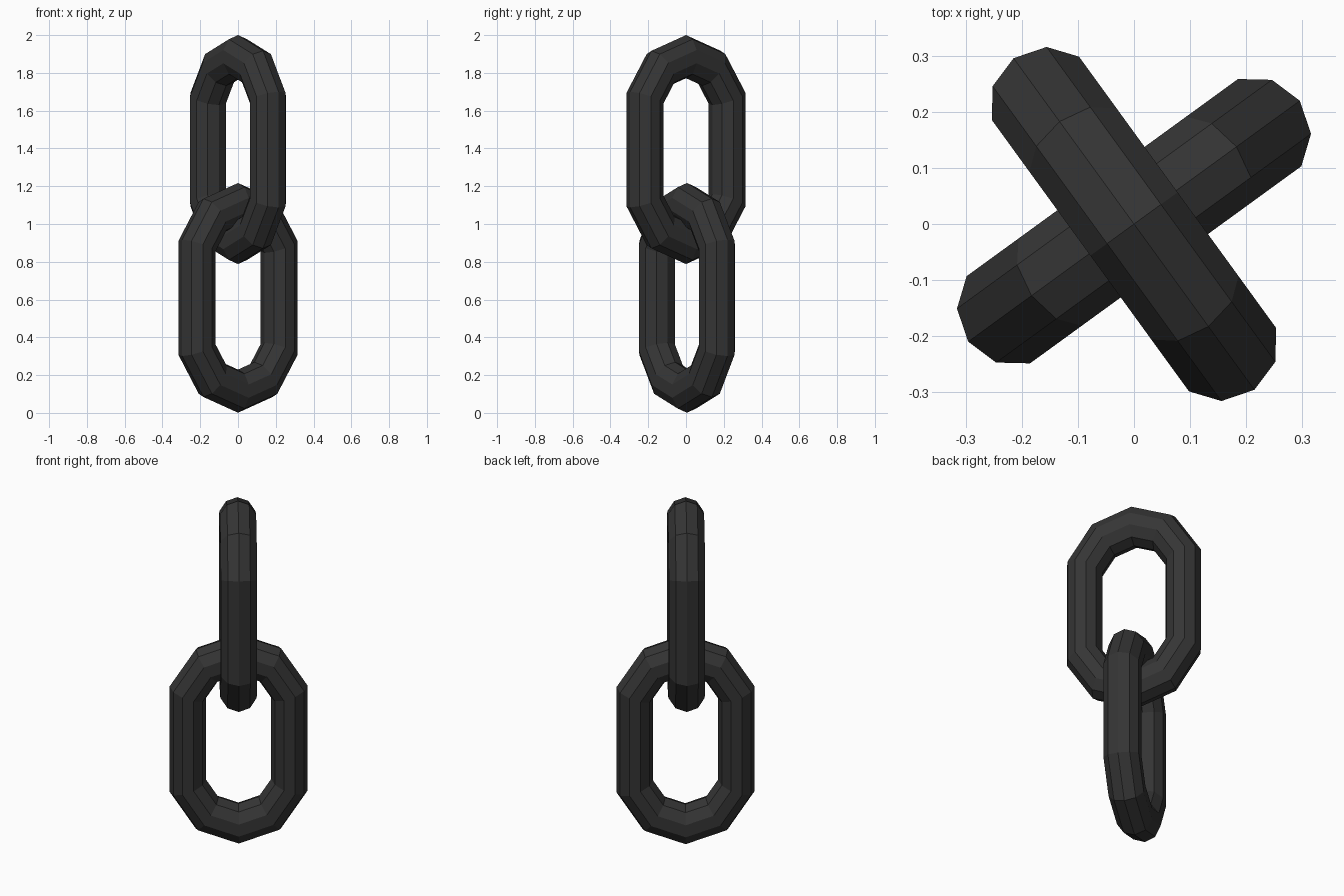
import bpy
from math import radians, sin, cos

if "Cube" in bpy.data.objects:
    bpy.data.objects.remove(bpy.data.objects["Cube"])


def chain_link(name, angle, centre, half_height):
    """Ten-sided ring stood upright, stretched into an oblong chain link."""
    bpy.ops.mesh.primitive_torus_add(major_segments=10, minor_segments=10,
                                     major_radius=0.283, minor_radius=0.101)
    link = bpy.context.object
    link.name = name
    scale = 1.13
    straight = half_height - 0.384 * scale   # shift of each rounded end
    a = radians(angle)
    for v in link.data.vertices:
        up, wide, thick = v.co
        end = straight if up > 0 else -straight
        v.co = (wide * cos(a) + thick * sin(a),
                wide * sin(a) - thick * cos(a),
                up * scale + end)
    # keep the faces pointing outward after the axis swap
    bpy.ops.object.mode_set(mode='EDIT')
    bpy.ops.mesh.select_all(action='SELECT')
    bpy.ops.mesh.normals_make_consistent(inside=False)
    bpy.ops.object.mode_set(mode='OBJECT')
    bpy.ops.object.shade_flat()
    link.location = centre
    link.data.materials.append(iron)
    return link


iron = bpy.data.materials.new("dark_iron")
iron.diffuse_color = (0.035, 0.035, 0.035, 1)
iron.use_nodes = True
iron.node_tree.nodes["Principled BSDF"].inputs["Base Color"].default_value = iron.diffuse_color

# two interlocked links, a quarter turn apart
chain_link("lower_link", 36, (0, 0.005, 0.609), 0.608)
chain_link("upper_link", 126, (0, 0, 1.394), 0.606)
